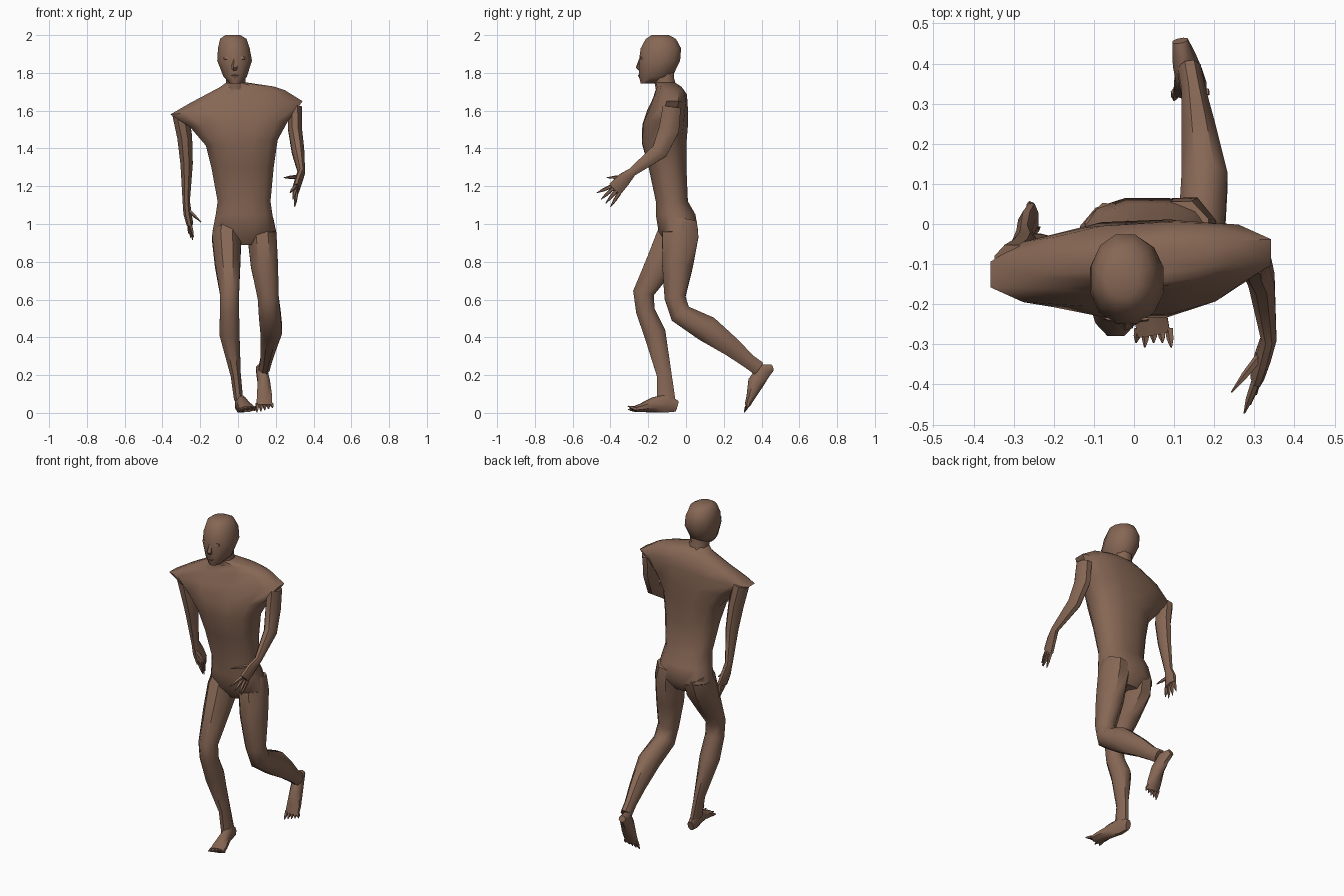
import bpy, bmesh, math
from mathutils import Vector

skin = bpy.data.materials.new("skin")
skin.diffuse_color = (0.24, 0.135, 0.09, 1)


def bridge(bm, rings):
    rings = [[bm.verts.new(p) for p in r] for r in rings]
    n = len(rings[0])
    for a, b in zip(rings, rings[1:]):
        for i in range(n):
            j = (i + 1) % n
            bm.faces.new((a[i], a[j], b[j], b[i]))
    bm.faces.new(rings[0][::-1])
    bm.faces.new(rings[-1])


def finish(name, bm):
    bmesh.ops.recalc_face_normals(bm, faces=bm.faces[:])
    mesh = bpy.data.meshes.new(name)
    bm.to_mesh(mesh)
    bm.free()
    ob = bpy.data.objects.new(name, mesh)
    mesh.materials.append(skin)
    bpy.context.collection.objects.link(ob)
    bpy.ops.object.select_all(action='DESELECT')
    ob.select_set(True)
    bpy.context.view_layer.objects.active = ob
    bpy.ops.object.shade_smooth_by_angle(angle=math.radians(48))


def stack(name, rows, sides=12, power=0.85):
    """Horizontal rings: x, y, z, half width, half depth, rise per x, turn per x."""
    bm, rings = bmesh.new(), []
    k = math.cos(math.pi / sides) ** power
    for cx, cy, z, rx, ry, rise, turn in rows:
        ring = []
        for i in range(sides):
            a = 2 * math.pi * (i + 0.5) / sides
            c, s = math.cos(a), math.sin(a)
            dx = math.copysign(abs(c) ** power, c) * rx / k
            dy = math.copysign(abs(s) ** power, s) * ry / k
            ring.append((cx + dx, cy + dy + turn * dx, z + rise * dx))
        rings.append(ring)
    bridge(bm, rings)
    finish(name, bm)


def tube(bm, pts, sides=8):
    """Rings square to a path: x, y, z, half width across x, other half width."""
    P = [Vector(p[:3]) for p in pts]
    rings = []
    for i, p in enumerate(pts):
        d1 = (P[i] - P[max(i - 1, 0)]).normalized()
        d2 = (P[min(i + 1, len(P) - 1)] - P[i]).normalized()
        t = (d1 + d2).normalized()
        u = Vector((1, 0, 0))
        u = (u - t * u.dot(t)).normalized()
        v = t.cross(u)
        rings.append([P[i] + u * p[3] * 1.04 * math.cos(a) + v * p[4] * 1.04 * math.sin(a)
                      for a in [2 * math.pi * (k + 0.5) / sides for k in range(sides)]])
    bridge(bm, rings)


def limb(name, path, spikes=(), mid=0.011):
    """A tube, with pointed fingers or toes given as base and tip."""
    bm = bmesh.new()
    tube(bm, path)
    for a, b in spikes:
        m = [x * 0.45 + y * 0.55 for x, y in zip(a, b)]
        tube(bm, [(*a, mid, mid), (*m, mid * 0.8, mid * 0.8), (*b, 0.002, 0.002)], 5)
    finish(name, bm)


# torso from crotch to neck
stack("torso", [
    (0.03, -0.04, 0.89, 0.07, 0.06, 0, 0),
    (0.033, -0.04, 0.96, 0.168, 0.105, 0, 0),
    (0.032, -0.055, 1.05, 0.15, 0.105, 0, 0),
    (0.032, -0.075, 1.12, 0.14, 0.085, 0, 0),
    (0.024, -0.098, 1.30, 0.165, 0.1, 0, 0),
    (0.02, -0.115, 1.43, 0.19, 0.118, 0.08, 0),
    (0.005, -0.11, 1.53, 0.26, 0.118, 0.06, 0.04),
    (-0.008, -0.098, 1.615, 0.35, 0.098, 0.1, 0.08),
    (0.0, -0.085, 1.675, 0.25, 0.085, 0.13, 0.06),
    (0.045, -0.09, 1.725, 0.145, 0.065, 0.02, 0.04),
    (-0.01, -0.11, 1.75, 0.05, 0.05, 0, 0),
])

# neck and head
limb("neck", [(-0.01, -0.095, 1.68, 0.06, 0.06), (-0.012, -0.115, 1.76, 0.053, 0.055),
              (-0.015, -0.12, 1.83, 0.055, 0.06)])
stack("head", [
    (-0.015, -0.195, 1.745, 0.03, 0.045, 0, 0),
    (-0.015, -0.16, 1.78, 0.062, 0.088, 0, 0),
    (-0.018, -0.14, 1.865, 0.092, 0.109, 0, 0),
    (-0.022, -0.133, 1.93, 0.084, 0.107, 0, 0),
    (-0.025, -0.133, 1.98, 0.07, 0.08, 0, 0),
    (-0.028, -0.137, 2.0, 0.04, 0.045, 0, 0),
], power=0.95)

# face: nose, lips and brows
bm = bmesh.new()
tube(bm, [(-0.018, -0.24, 1.875, 0.008, 0.008), (-0.018, -0.25, 1.83, 0.018, 0.016),
          (-0.018, -0.24, 1.812, 0.014, 0.008)], 5)
tube(bm, [(-0.016, -0.238, 1.795, 0.015, 0.006), (-0.016, -0.246, 1.785, 0.024, 0.008),
          (-0.016, -0.238, 1.768, 0.014, 0.006)], 6)
for s in (-1, 1):
    tube(bm, [(-0.018 + s * 0.037, -0.236, 1.885, 0.022, 0.004),
              (-0.018 + s * 0.037, -0.238, 1.872, 0.02, 0.007)], 5)
finish("face_features", bm)

# hanging arm on the -x side
limb("left_arm", [
    (-0.305, -0.1, 1.585, 0.045, 0.05), (-0.282, -0.085, 1.46, 0.041, 0.05),
    (-0.272, -0.06, 1.32, 0.034, 0.042), (-0.274, -0.025, 1.12, 0.02, 0.025),
    (-0.268, -0.005, 1.06, 0.022, 0.04), (-0.255, 0.012, 1.0, 0.018, 0.043)],
    [((-0.27, -0.03, 1.08), (-0.195, -0.035, 1.01))]
    + [((-0.256, y, 1.01), (x, y + 0.012, z)) for y, x, z in
       ((-0.02, -0.235, 0.93), (0.002, -0.24, 0.915), (0.024, -0.25, 0.925), (0.042, -0.262, 0.95))])

# bent arm on the +x side
limb("right_arm", [
    (0.3, -0.075, 1.62, 0.04, 0.05), (0.302, -0.09, 1.5, 0.038, 0.056),
    (0.318, -0.14, 1.385, 0.034, 0.046), (0.336, -0.285, 1.275, 0.02, 0.024),
    (0.322, -0.33, 1.235, 0.02, 0.038), (0.307, -0.375, 1.185, 0.018, 0.042)],
    [((0.318, -0.325, 1.25), (0.243, -0.42, 1.245)),
     ((0.303, -0.395, 1.2), (0.275, -0.472, 1.165)),
     ((0.305, -0.385, 1.19), (0.29, -0.45, 1.13)),
     ((0.307, -0.37, 1.175), (0.305, -0.425, 1.11)),
     ((0.31, -0.352, 1.165), (0.3, -0.4, 1.09))])

# forward, standing leg and its foot
limb("left_leg", [
    (-0.05, -0.03, 1.0, 0.075, 0.09), (-0.06, -0.06, 0.92, 0.08, 0.105),
    (-0.055, -0.135, 0.79, 0.07, 0.082), (-0.045, -0.225, 0.635, 0.053, 0.058),
    (-0.045, -0.215, 0.54, 0.053, 0.052), (-0.045, -0.165, 0.42, 0.055, 0.06),
    (-0.012, -0.115, 0.2, 0.028, 0.041), (0.003, -0.105, 0.07, 0.025, 0.05)])
limb("left_foot", [
    (0.002, -0.047, 0.035, 0.018, 0.03), (0.008, -0.1, 0.05, 0.026, 0.05),
    (0.026, -0.17, 0.043, 0.032, 0.042), (0.042, -0.235, 0.027, 0.043, 0.024),
    (0.05, -0.275, 0.02, 0.042, 0.015)],
    [((0.012 + 0.019 * i, -0.262, 0.02), (0.005 + 0.022 * i, -0.296 - 0.012 * (i % 3 == 1), 0.012 + 0.006 * i))
     for i in range(5)])

# trailing leg and its raised foot
limb("right_leg", [
    (0.115, -0.02, 1.02, 0.075, 0.08), (0.127, -0.03, 0.94, 0.08, 0.1),
    (0.14, -0.045, 0.78, 0.075, 0.085), (0.16, -0.058, 0.61, 0.058, 0.058),
    (0.168, -0.03, 0.525, 0.06, 0.06), (0.176, 0.11, 0.445, 0.06, 0.073),
    (0.16, 0.24, 0.35, 0.043, 0.054), (0.148, 0.33, 0.275, 0.031, 0.04),
    (0.138, 0.385, 0.235, 0.03, 0.04)])
limb("right_foot", [
    (0.115, 0.457, 0.24, 0.02, 0.018), (0.125, 0.41, 0.222, 0.03, 0.045),
    (0.137, 0.37, 0.16, 0.034, 0.045), (0.14, 0.345, 0.09, 0.042, 0.026),
    (0.14, 0.325, 0.04, 0.043, 0.015)],
    [((0.103 + 0.0185 * i, 0.33, 0.05), (0.1 + 0.021 * i, 0.308 + 0.004 * i, 0.002 + 0.006 * i))
     for i in range(5)])
